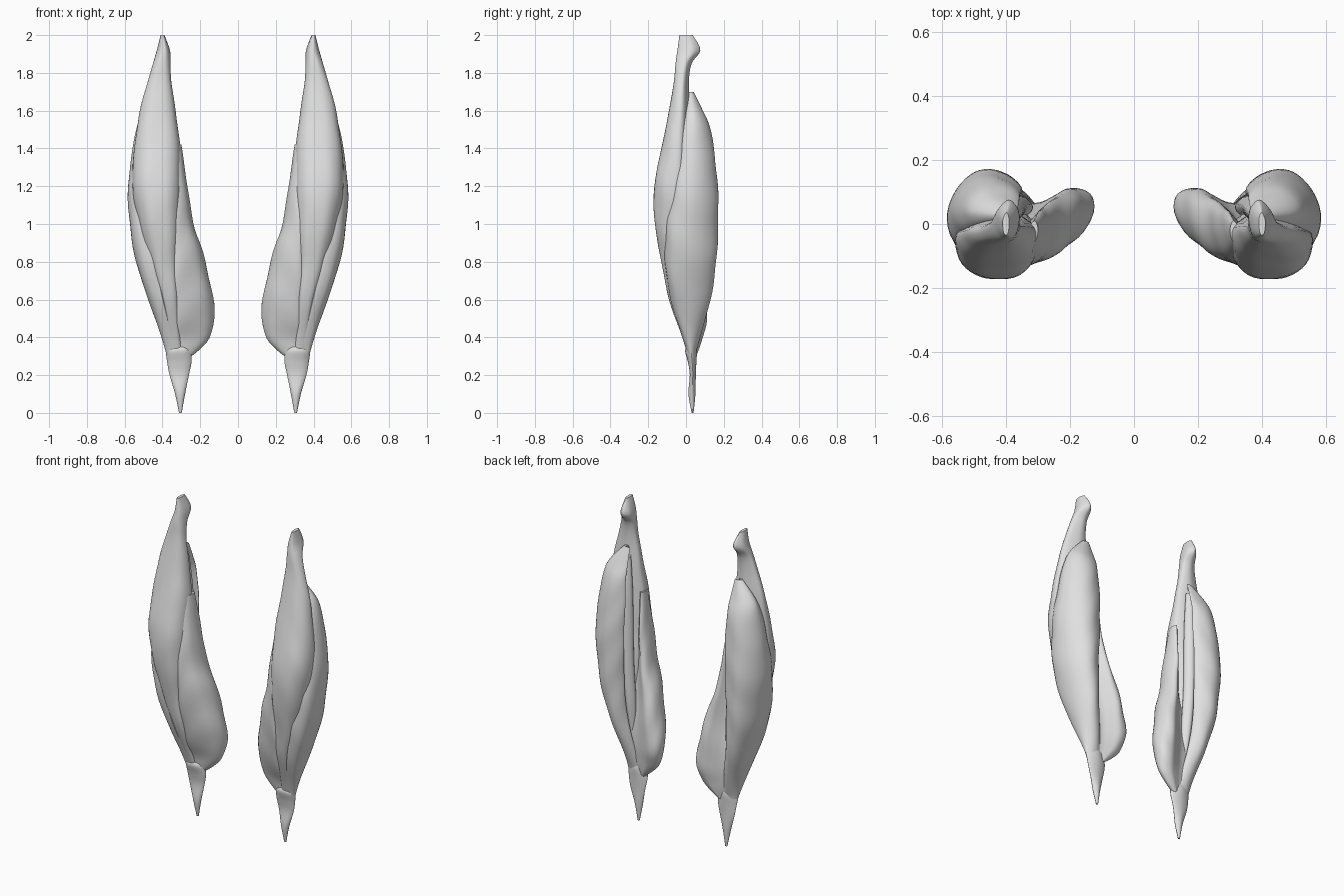
import bpy, bmesh, math
from mathutils import Vector

cube = bpy.data.objects.get("Cube")
if cube:
    bpy.data.objects.remove(cube)

grey = bpy.data.materials.new("pale grey")
grey.use_nodes = True
colour = (0.75, 0.75, 0.75, 1)
grey.diffuse_color = colour
grey.node_tree.nodes["Principled BSDF"].inputs["Base Color"].default_value = colour


def spline(points, steps, closed=False):
    """Smooth curve through the points."""
    pts = [Vector(p) for p in points]
    n = len(pts)
    pick = (lambda i: pts[i % n]) if closed else (lambda i: pts[max(0, min(n - 1, i))])
    out = []
    for i in range(n if closed else n - 1):
        a, b, c, d = (pick(i + k) for k in (-1, 0, 1, 2))
        for s in range(steps):
            t = s / steps
            out.append(b + (c - a) * t / 2 + (a * 2 - b * 5 + c * 4 - d) * t * t / 2
                       + (b * 3 - a - c * 3 + d) * t ** 3 / 2)
    if not closed:
        out.append(pts[-1])
    return out


def loft(name, outline, rows, ripple=0.0):
    """Skin a unit outline through rows of boxes by height.
    Each row is (z, x0, x1, y0, y1)."""
    ring_shape = spline(outline, 4, closed=True)
    lows = spline([(r[0], r[1], r[3]) for r in rows], 5)
    highs = spline([(r[0], r[2], r[4]) for r in rows], 5)
    bm = bmesh.new()
    rings = []
    for lo, hi in zip(lows, highs):
        ring = []
        for u, v in ring_shape:
            # Slanted barb creases
            wave = ripple * math.sin(lo.x * 24 + u * 7 + v * 5)
            u, v = u + (0.5 - u) * wave, v + (0.5 - v) * wave
            ring.append(bm.verts.new((lo.y + (hi.y - lo.y) * u,
                                      lo.z + (hi.z - lo.z) * v, lo.x)))
        rings.append(ring)
    n = len(ring_shape)
    for a, b in zip(rings, rings[1:]):
        for i in range(n):
            j = (i + 1) % n
            bm.faces.new((a[i], a[j], b[j], b[i]))
    bm.faces.new(rings[0])
    bm.faces.new(rings[-1])
    bmesh.ops.recalc_face_normals(bm, faces=bm.faces)
    mesh = bpy.data.meshes.new(name)
    bm.to_mesh(mesh)
    bm.free()
    mesh.materials.append(grey)
    ob = bpy.data.objects.new(name, mesh)
    bpy.context.collection.objects.link(ob)
    # The second wing is a mirror image
    ob.modifiers.new("other wing", "MIRROR").use_mirror_merge = False
    bpy.ops.object.select_all(action="DESELECT")
    ob.select_set(True)
    bpy.context.view_layer.objects.active = ob
    bpy.ops.object.shade_smooth_by_angle(angle=math.radians(40))


# Unit outlines: x from inner to outer, y from front to back
domed = [(0, .75), (.03, .3), (.22, .05), (.5, 0), (.75, .05), (.94, .28), (.98, .65), (.7, .9), (.35, 1)]
curled = [(.45, .02), (.86, .1), (1, .4), (.92, .7), (.69, .93), (.42, 1), (.14, .92), (0, .78),
          (.22, .78), (.45, .84), (.7, .62), (.68, .35), (.45, .2)]
swept = [(.85, 0), (.5, .05), (.16, .24), (0, .57), (.06, .88), (.28, 1), (.5, .88), (.72, .74),
         (1, .64), (1, .2)]
oval = [(0, .5), (.2, .1), (.5, 0), (.8, .1), (1, .5), (.8, .85), (.5, 1), (.2, .85)]

# Long front feather with a hooked tip
loft("front_feather", domed, [
    (2, .39, .41, -.035, .035), (1.92, .362, .43, -.045, .075), (1.85, .36, .45, -.055, .03),
    (1.75, .355, .48, -.065, .015), (1.6, .335, .52, -.09, .02), (1.4, .31, .55, -.13, .03),
    (1.2, .305, .56, -.168, .04), (1, .305, .53, -.165, .05), (.8, .31, .48, -.13, .05),
    (.6, .305, .42, -.09, .05), (.4, .3, .375, -.02, .05), (.3, .29, .36, .01, .045)], .01)

# Outer feather curling round to the back
loft("outer_feather", curled, [
    (1.7, .365, .41, .015, .04), (1.6, .36, .5, -.01, .09), (1.52, .355, .535, -.03, .125),
    (1.4, .35, .557, -.055, .147), (1.2, .352, .582, -.085, .168), (1, .355, .573, -.115, .17),
    (.8, .355, .54, -.115, .16), (.6, .335, .475, -.085, .13), (.4, .3, .405, -.02, .075),
    (.3, .29, .375, .01, .05), (.18, .3, .335, .025, .045)], .015)

# Short inner feather sweeping back
loft("inner_feather", swept, [
    (1.42, .3, .34, -.07, .01), (1.2, .268, .355, -.115, .04), (1, .235, .36, -.127, .06),
    (.85, .187, .36, -.12, .085), (.65, .14, .36, -.09, .11), (.5, .125, .355, -.05, .112),
    (.4, .15, .34, -.01, .088), (.34, .2, .33, .005, .07), (.29, .26, .31, .015, .05)], .025)

# Broad rib inside the open back
loft("back_rib", oval, [
    (1.64, .365, .41, .01, .05), (1.4, .345, .41, .01, .075), (1, .33, .4, .02, .09),
    (.75, .315, .385, .02, .085), (.55, .32, .355, .03, .06)])

# Pointed sheath at the foot
loft("foot_sheath", oval, [
    (.36, .27, .35, .01, .05), (.33, .25, .38, -.005, .058), (.27, .246, .375, .01, .055),
    (.2, .26, .362, .02, .052), (.1, .28, .333, .013, .05), (0, .298, .312, .03, .04)])
